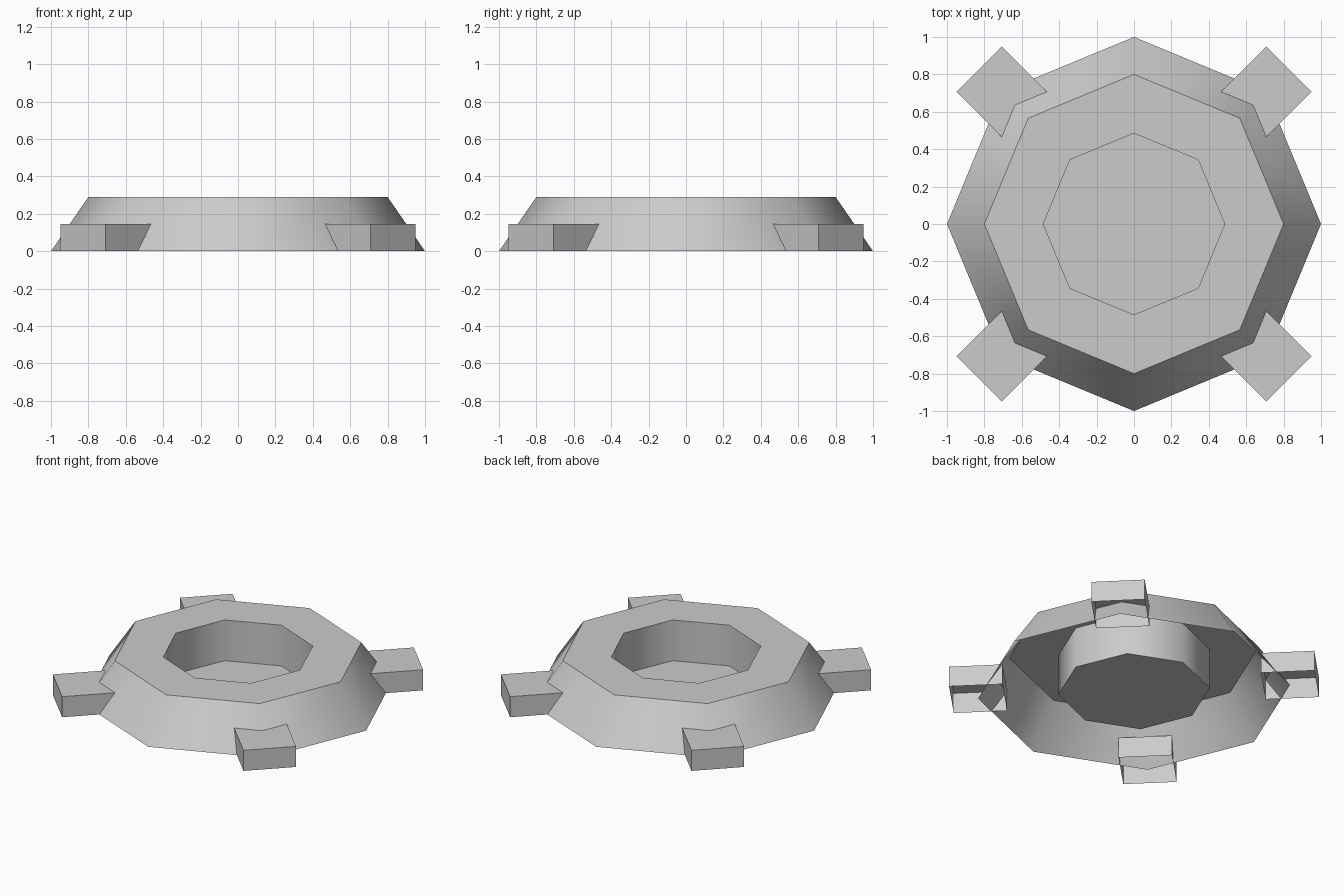
import bpy, bmesh
from math import cos, sin, pi, radians

if "Cube" in bpy.data.objects:
    bpy.data.objects.remove(bpy.data.objects["Cube"])

SIDES = 8
HEIGHT = 0.29


def finish(bm, name):
    mesh = bpy.data.meshes.new(name)
    bm.to_mesh(mesh)
    bm.free()
    ob = bpy.data.objects.new(name, mesh)
    bpy.context.collection.objects.link(ob)
    return ob


# Tapered octagonal ring with a recessed well, hollow underneath
bm = bmesh.new()
profile = [(1.0, 0.0), (0.8, HEIGHT), (0.485, HEIGHT), (0.485, 0.003)]
rings = [[bm.verts.new((r * cos(2 * pi * i / SIDES), r * sin(2 * pi * i / SIDES), z))
          for i in range(SIDES)] for r, z in profile]
for low, high in zip(rings, rings[1:]):
    for i in range(SIDES):
        j = (i + 1) % SIDES
        bm.faces.new((low[i], low[j], high[j], high[i]))
bm.faces.new(rings[-1])  # well floor
base = finish(bm, "octagonal_base")
bpy.context.view_layer.objects.active = base
base.select_set(True)
bpy.ops.object.shade_smooth_by_angle(angle=radians(50))


# Four corner lugs: square blocks set on the diagonals, open underneath
def corner_lug(name, angle):
    size, height = 0.342, 0.145
    bm = bmesh.new()
    bmesh.ops.create_cube(bm, size=1)
    bottom = [f for f in bm.faces if f.normal.z < -0.5]
    bmesh.ops.delete(bm, geom=bottom, context='FACES_ONLY')
    bmesh.ops.scale(bm, vec=(size, size, height), verts=bm.verts)
    bmesh.ops.translate(bm, vec=(0, 0, height / 2), verts=bm.verts)
    lug = finish(bm, name)
    lug.location = (cos(angle), sin(angle), 0)
    lug.rotation_euler.z = angle


for k in range(4):
    corner_lug(f"corner_lug_{k + 1}", pi / 4 + k * pi / 2)
